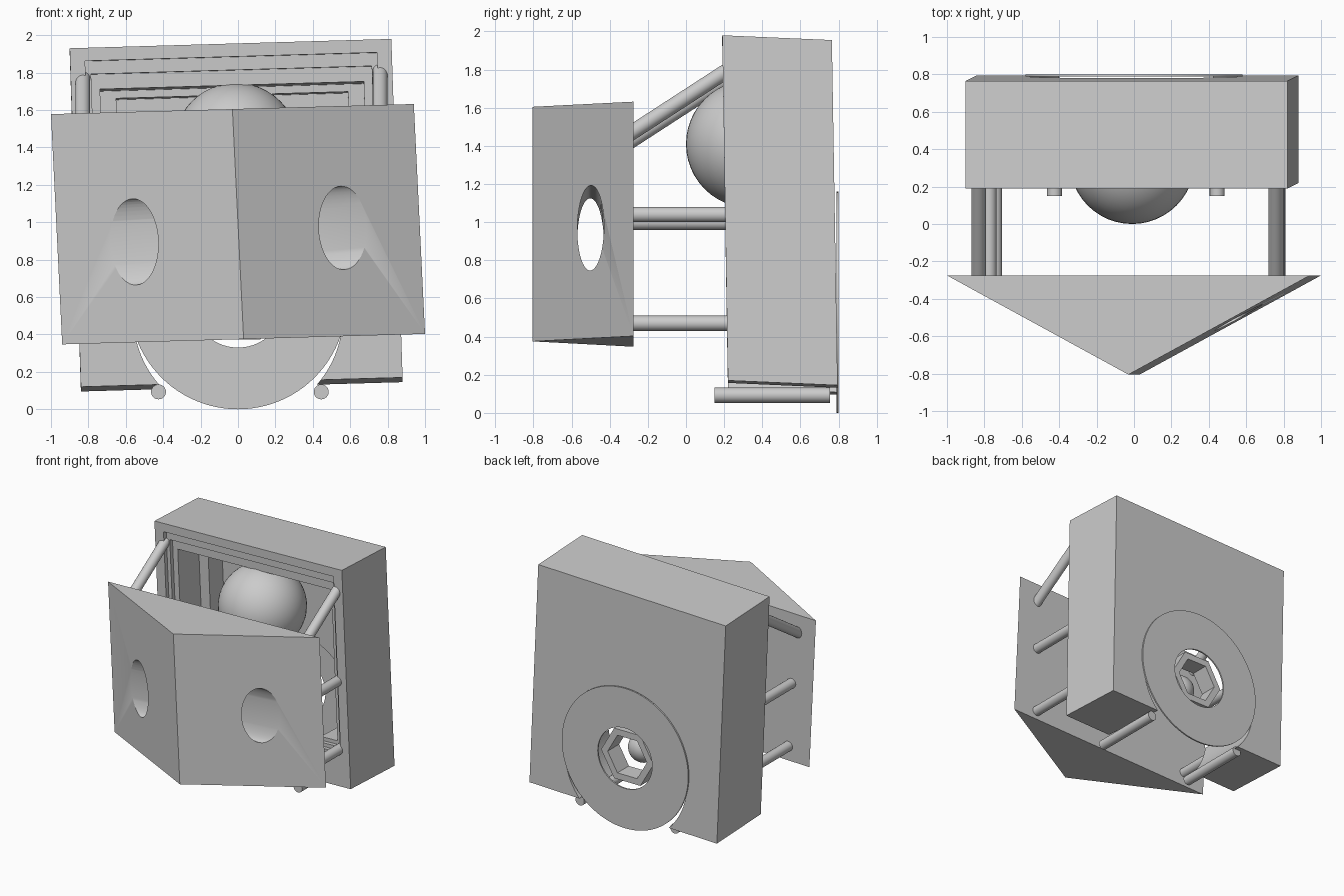
import bpy, bmesh, math
from mathutils import Matrix, Vector

if "Cube" in bpy.data.objects:
    bpy.data.objects.remove(bpy.data.objects["Cube"])


def new_obj(name, bm, smooth=False):
    bmesh.ops.recalc_face_normals(bm, faces=bm.faces[:])
    me = bpy.data.meshes.new(name)
    bm.to_mesh(me)
    bm.free()
    ob = bpy.data.objects.new(name, me)
    bpy.context.collection.objects.link(ob)
    if smooth:
        shade(ob)
    return ob


def shade(ob):
    bpy.ops.object.select_all(action='DESELECT')
    ob.select_set(True)
    bpy.context.view_layer.objects.active = ob
    bpy.ops.object.shade_smooth_by_angle(angle=math.radians(30))


def loft(name, rings, closed=False, smooth=False):
    """Skin matching rings; cap the ends unless the loop is closed."""
    bm = bmesh.new()
    vs = [[bm.verts.new(p) for p in r] for r in rings]
    n, m = len(rings[0]), len(rings)
    for i in range(m if closed else m - 1):
        a, b = vs[i], vs[(i + 1) % m]
        for j in range(n):
            k = (j + 1) % n
            bm.faces.new((a[j], a[k], b[k], b[j]))
    if not closed:
        bm.faces.new(vs[0])
        bm.faces.new(vs[-1])
    return new_obj(name, bm, smooth)


def rod(name, p, q, r, seg=24):
    p, q = Vector(p), Vector(q)
    rot = (q - p).to_track_quat('Z', 'Y')
    ring = [rot @ Vector((r * math.cos(t), r * math.sin(t), 0))
            for t in (2 * math.pi * i / seg for i in range(seg))]
    return loft(name, [[p + v for v in ring], [q + v for v in ring]], smooth=True)


def tube(name, c, r_out, r_in, y0, y1, seg):
    def ring(r, y):
        return [(c[0] + r * math.cos(2 * math.pi * i / seg), y,
                 c[1] + r * math.sin(2 * math.pi * i / seg)) for i in range(seg)]
    return loft(name, [ring(r_out, y0), ring(r_out, y1), ring(r_in, y1), ring(r_in, y0)],
                closed=True, smooth=True)


def ball(name, c, r):
    bm = bmesh.new()
    bmesh.ops.create_uvsphere(bm, u_segments=48, v_segments=24, radius=r,
                              matrix=Matrix.Translation(c))
    return new_obj(name, bm, True)


def cut(ob, cutter):
    mod = ob.modifiers.new("cut", 'BOOLEAN')
    mod.operation, mod.solver, mod.object = 'DIFFERENCE', 'EXACT', cutter
    bpy.context.view_layer.objects.active = ob
    bpy.ops.object.modifier_apply(modifier=mod.name)
    bpy.data.objects.remove(cutter)


# Slightly skewed frame of the cabinet: width, depth and height directions
ORIGIN = Vector((-0.84, 0.22, 0.12))
U = Vector((1.72, 0, 0.05)) / 1.72
V = Vector((0, 0.575, -0.025)) / 0.575
W = Vector((-0.06, -0.03, 1.81)) / 1.81


def skew_box(name, u0, u1, v0, v1, w0, w1):
    rings = [[ORIGIN + U * u + V * v + W * w for u, v in
              ((u0, v0), (u1, v0), (u1, v1), (u0, v1))] for w in (w0, w1)]
    return loft(name, rings)


# Cabinet with stepped front recess and round opening at the bottom
cabinet = skew_box("cabinet", 0, 1.72, 0, 0.575, 0, 1.81)
for side, bottom, top, depth in ((0.08, 0.28, 1.74, 0.035), (0.11, 0.31, 1.67, 0.07),
                                 (0.155, 0.34, 1.59, 0.34), (0.24, 0.38, 1.55, 0.52)):
    cut(cabinet, skew_box("recess_cutter", side, 1.72 - side, -0.1, depth, bottom, top))
cut(cabinet, rod("opening_cutter", (0, -0.1, 0.50), (0, 1.2, 0.50), 0.56, 96))
shade(cabinet)

# Triangular front wedge with an oval tunnel running across it
wedge = loft("front_wedge", [
    [(-0.94, -0.275, 0.347), (0.03, -0.805, 0.375), (1.0, -0.275, 0.403)],
    [(-1.0, -0.275, 1.578), (-0.03, -0.805, 1.605), (0.94, -0.275, 1.632)]])
tunnel = []
for x in (-1.1, 1.1):
    zc, h = 0.932 + 0.067 * x, 0.2275 - 0.0067 * x
    tunnel.append([(x, -0.50 + 0.07 * math.cos(2 * math.pi * i / 48),
                    zc + h * math.sin(2 * math.pi * i / 48)) for i in range(48)])
cut(wedge, loft("tunnel_cutter", tunnel))
shade(wedge)

# Balls inside the cabinet
ball("large_ball", (-0.01, 0.335, 1.41), 0.335)
ball("small_ball", (0, 0.55, 0.58), 0.12)

# Back disc with a hexagonal ring inside its hole
tube("back_disc", (0, 0.58), 0.58, 0.25, 0.788, 0.80, 96)
tube("hex_ring", (0, 0.58), 0.24, 0.18, 0.62, 0.77, 6)

# Connecting rods, three per side
for side, xs, dz in (("left", (-0.83, -0.775, -0.745), -0.02), ("right", (0.76, 0.765, 0.77), 0.02)):
    rod(f"{side}_upper_rod", (xs[0], -0.30, 1.44 + dz), (xs[0], 0.24, 1.79 + dz), 0.04)
    rod(f"{side}_middle_rod", (xs[1], -0.30, 1.02 + dz), (xs[1], 0.26, 1.02 + dz), 0.04)
    rod(f"{side}_lower_rod", (xs[2], -0.30, 0.47), (xs[2], 0.26, 0.47), 0.04)

# Rods under the cabinet
for side, x in (("left", -0.425), ("right", 0.445)):
    rod(f"{side}_bottom_rod", (x, 0.15, 0.093), (x, 0.755, 0.093), 0.04)
